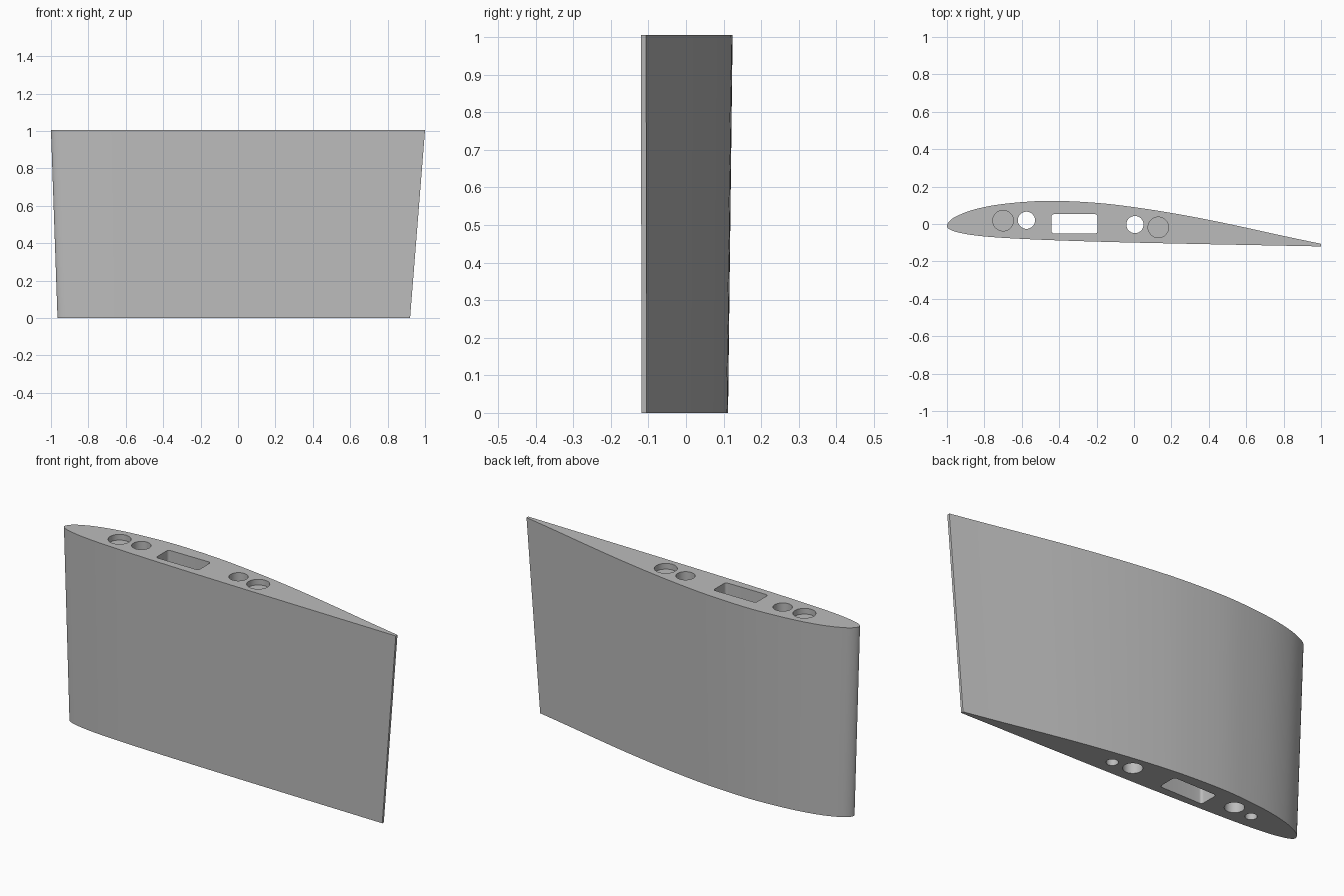
import bpy, bmesh, math
from mathutils import Vector

cube = bpy.data.objects.get("Cube")
if cube:
    bpy.data.objects.remove(cube, do_unlink=True)

HEIGHT = 1.005
TAPER = 0.9425          # lower section relative to the upper one

grey = bpy.data.materials.new("plain_grey")
grey.use_nodes = True
grey.diffuse_color = (0.5, 0.5, 0.5, 1)
grey.node_tree.nodes["Principled BSDF"].inputs["Base Color"].default_value = (0.5, 0.5, 0.5, 1)


def smooth_curve(points, steps=5):
    """Catmull-Rom curve through the given points."""
    p = [Vector(q) for q in points]
    p = [2 * p[0] - p[1]] + p + [2 * p[-1] - p[-2]]
    out = []
    for a, b, c, d in zip(p, p[1:], p[2:], p[3:]):
        for i in range(steps):
            t = i / steps
            out.append(0.5 * (2 * b + (c - a) * t + (2 * a - 5 * b + 4 * c - d) * t ** 2
                              + (3 * b - a - 3 * c + d) * t ** 3))
    return out + [p[-2]]


def prism(name, lower, upper, z0, z1):
    """Solid between two outlines with equal point counts."""
    bm = bmesh.new()
    low = [bm.verts.new((x, y, z0)) for x, y in lower]
    top = [bm.verts.new((x, y, z1)) for x, y in upper]
    n = len(low)
    for i in range(n):
        j = (i + 1) % n
        bm.faces.new((low[i], low[j], top[j], top[i]))
    bm.faces.new(low)
    bm.faces.new(top)
    bmesh.ops.recalc_face_normals(bm, faces=bm.faces)
    mesh = bpy.data.meshes.new(name)
    bm.to_mesh(mesh)
    bm.free()
    obj = bpy.data.objects.new(name, mesh)
    bpy.context.collection.objects.link(obj)
    mesh.materials.append(grey)
    return obj


def circle(x, y, r, n=40):
    return [(x + r * math.cos(2 * math.pi * i / n), y + r * math.sin(2 * math.pi * i / n))
            for i in range(n)]


def rounded_rectangle(x, y, w, d, r, n=6):
    pts = []
    for k, (sx, sy) in enumerate([(1, 1), (-1, 1), (-1, -1), (1, -1)]):
        for i in range(n + 1):
            a = math.pi / 2 * (k + i / n)
            pts.append((x + sx * (w / 2 - r) + r * math.cos(a),
                        y + sy * (d / 2 - r) + r * math.sin(a)))
    return pts


# Wing section: blunt trailing edge, over the top, round the nose, back along the underside
section = smooth_curve([
    (1, -0.106), (0.8, -0.064), (0.6, -0.02), (0.4, 0.022), (0.2, 0.059), (0, 0.09),
    (-0.2, 0.113), (-0.43, 0.124), (-0.6, 0.117), (-0.75, 0.1), (-0.87, 0.073),
    (-0.95, 0.041), (-0.985, 0.017), (-1, -0.01), (-0.985, -0.029), (-0.94, -0.045),
    (-0.85, -0.061), (-0.7, -0.074), (-0.45, -0.086), (-0.1, -0.097), (0.3, -0.106),
    (0.7, -0.114), (1, -0.12)])
lower = [(x * TAPER - 0.0225, y * TAPER - 0.005) for x, y in section]
wing = prism("wing_section", lower, section, 0, HEIGHT)

# Cutters: spar slot, rod holes, top pockets and small pin holes underneath
OVER = 0.1
outlines = [
    (rounded_rectangle(-0.318, 0.001, 0.247, 0.103, 0.014), -OVER, HEIGHT + OVER),
    (circle(-0.575, 0.02, 0.046), -OVER, HEIGHT + OVER),
    (circle(0.005, -0.003, 0.046), -OVER, HEIGHT + OVER),
    (circle(-0.7, 0.018, 0.055), HEIGHT - 0.03, HEIGHT + OVER),
    (circle(0.13, -0.018, 0.055), HEIGHT - 0.03, HEIGHT + OVER),
    (circle(-0.685, 0.006, 0.028), -OVER, 0.05),
    (circle(0.11, -0.022, 0.028), -OVER, 0.05),
]
bpy.ops.object.select_all(action="DESELECT")
wing.select_set(True)
bpy.context.view_layer.objects.active = wing
for outline, z0, z1 in outlines:
    cutter = prism("hole_cutter", outline, outline, z0, z1)
    cutter.hide_render = True
    cut = wing.modifiers.new("hole", "BOOLEAN")
    cut.operation = "DIFFERENCE"
    cut.solver = "EXACT"
    cut.object = cutter
    bpy.ops.object.modifier_apply(modifier=cut.name)
    bpy.data.objects.remove(cutter, do_unlink=True)

bpy.ops.object.shade_smooth_by_angle(angle=math.radians(30))
